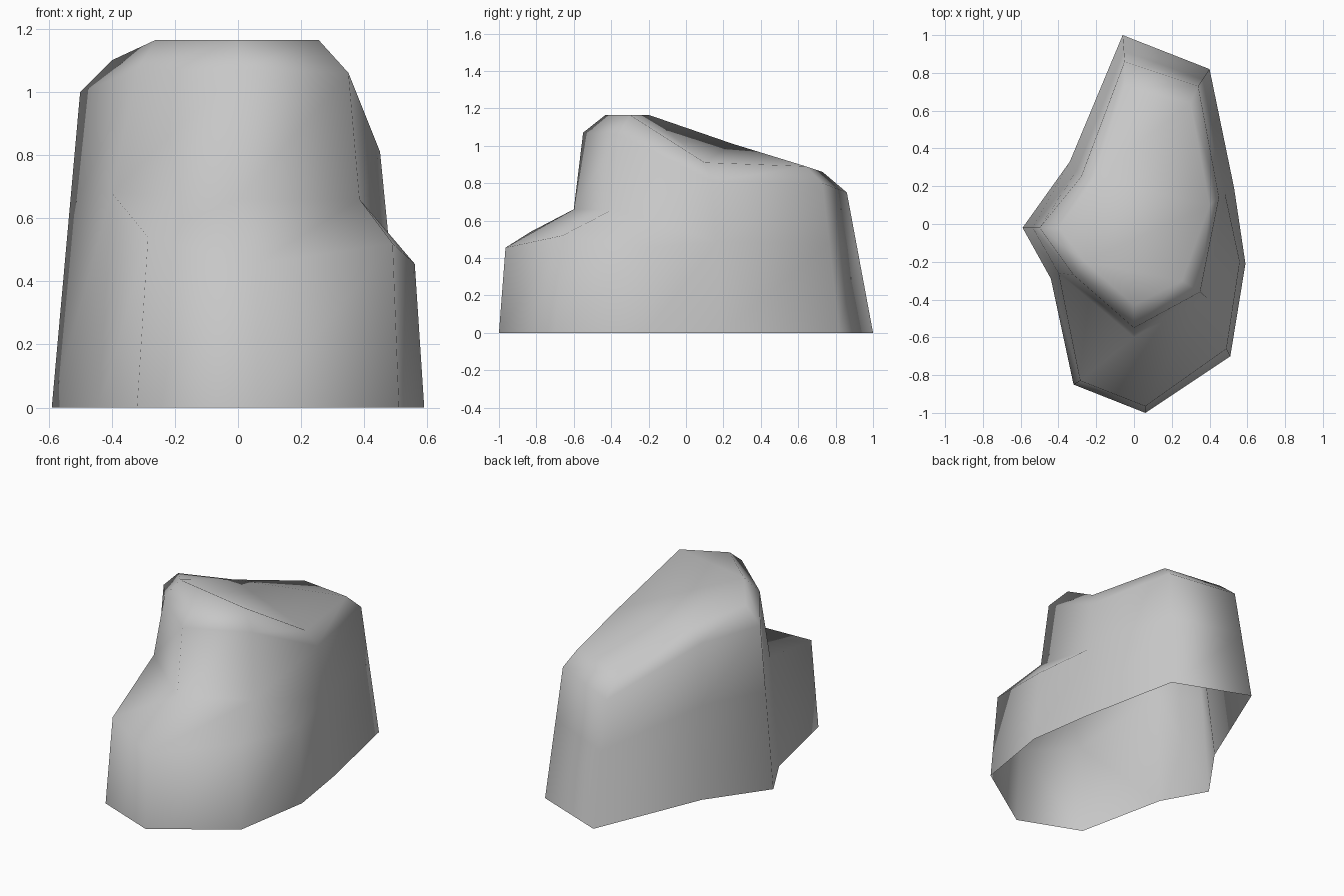
import bpy
import bmesh
from mathutils import Vector

# Remove the default cube
default_cube = bpy.data.objects.get("Cube")
if default_cube:
    bpy.data.objects.remove(default_cube, do_unlink=True)

# Single stone colour
stone = bpy.data.materials.new("stone_grey")
stone.use_nodes = True
grey = (0.57, 0.57, 0.57, 1.0)
stone.diffuse_color = grey
shader = stone.node_tree.nodes["Principled BSDF"]
shader.inputs["Base Color"].default_value = grey
shader.inputs["Roughness"].default_value = 0.8

bm = bmesh.new()


def make_ring(points):
    """Create one vertex per point, counter-clockwise seen from above."""
    return [bm.verts.new(point) for point in points]


def bridge(lower, upper):
    """Join two rings of equal length with a band of quads."""
    count = len(lower)
    for i in range(count):
        j = (i + 1) % count
        bm.faces.new((lower[i], lower[j], upper[j], upper[i]))


# Ground outline, starting at the front tip
outline = [(0.06, -1), (0.51, -0.7), (0.59, -0.21), (0.53, 0.19), (0.4, 0.82),
           (-0.06, 1), (-0.34, 0.33), (-0.59, -0.02), (-0.44, -0.29), (-0.32, -0.85)]
ground = [Vector((x, y, 0)) for x, y in outline]

# Shoulder of the tall block: front tip, right, then round the back to the left notch
shoulder = [Vector(p) for p in (
    (0, -0.55, 1.07), (0.35, -0.36, 1.06), (0.45, 0.14, 0.81), (0.34, 0.73, 0.8),
    (-0.05, 0.86, 0.75), (-0.28, 0.25, 0.93), (-0.5, -0.02, 1), (-0.32, -0.27, 1.07))]

# Edge of the roof, inside the shoulder
crown = [(0, -0.43, 1.165), (0.255, -0.3, 1.165), (0.4, 0.1, 0.91), (0.3, 0.64, 0.89),
         (-0.05, 0.73, 0.86), (-0.2, 0.25, 1.01), (-0.4, -0.02, 1.1), (-0.26, -0.2, 1.165)]

# Waist: the ledge edge in front, straight walls at the sides and back
ledge_front = [(0.06, -0.965, 0.455), (0.49, -0.66, 0.52), (0.56, -0.2, 0.455)]
ledge_left = [(-0.4, -0.26, 0.68), (-0.285, -0.83, 0.54)]
straight_walls = [low.lerp(high, 0.6) for low, high in zip(ground[3:8], shoulder[2:7])]

ground_ring = make_ring(ground)
waist_ring = make_ring(ledge_front + straight_walls + ledge_left)
shoulder_ring = make_ring(shoulder)
crown_ring = make_ring(crown)

# Lower walls, open underneath
bridge(ground_ring, waist_ring)

# Sloping ledge from the waist up to the foot of the tall block
tip, corner = make_ring([(0, -0.6, 0.66), (0.385, -0.39, 0.66)])
front, right, side, back_side = waist_ring[:4]
notch, left = waist_ring[-2:]
for face in ((left, front, tip), (left, tip, notch), (front, right, corner, tip),
             (right, side, corner), (side, back_side, corner)):
    bm.faces.new(face)

# Upper walls and the rounded rim
bridge([tip, corner] + waist_ring[3:9], shoulder_ring)
bridge(shoulder_ring, crown_ring)

# Sloping roof
c_tip, c_right, c_side, c_back, c_end, c_rear, c_left, c_notch = crown_ring
for face in ((c_tip, c_right, c_notch), (c_notch, c_right, c_side),
             (c_notch, c_side, c_rear), (c_notch, c_rear, c_left),
             (c_rear, c_side, c_back), (c_rear, c_back, c_end)):
    bm.faces.new(face)

# Finished rock
for face in bm.faces:
    face.smooth = True
mesh = bpy.data.meshes.new("rock")
bm.to_mesh(mesh)
bm.free()
mesh.materials.append(stone)
rock = bpy.data.objects.new("rock", mesh)
bpy.context.collection.objects.link(rock)
